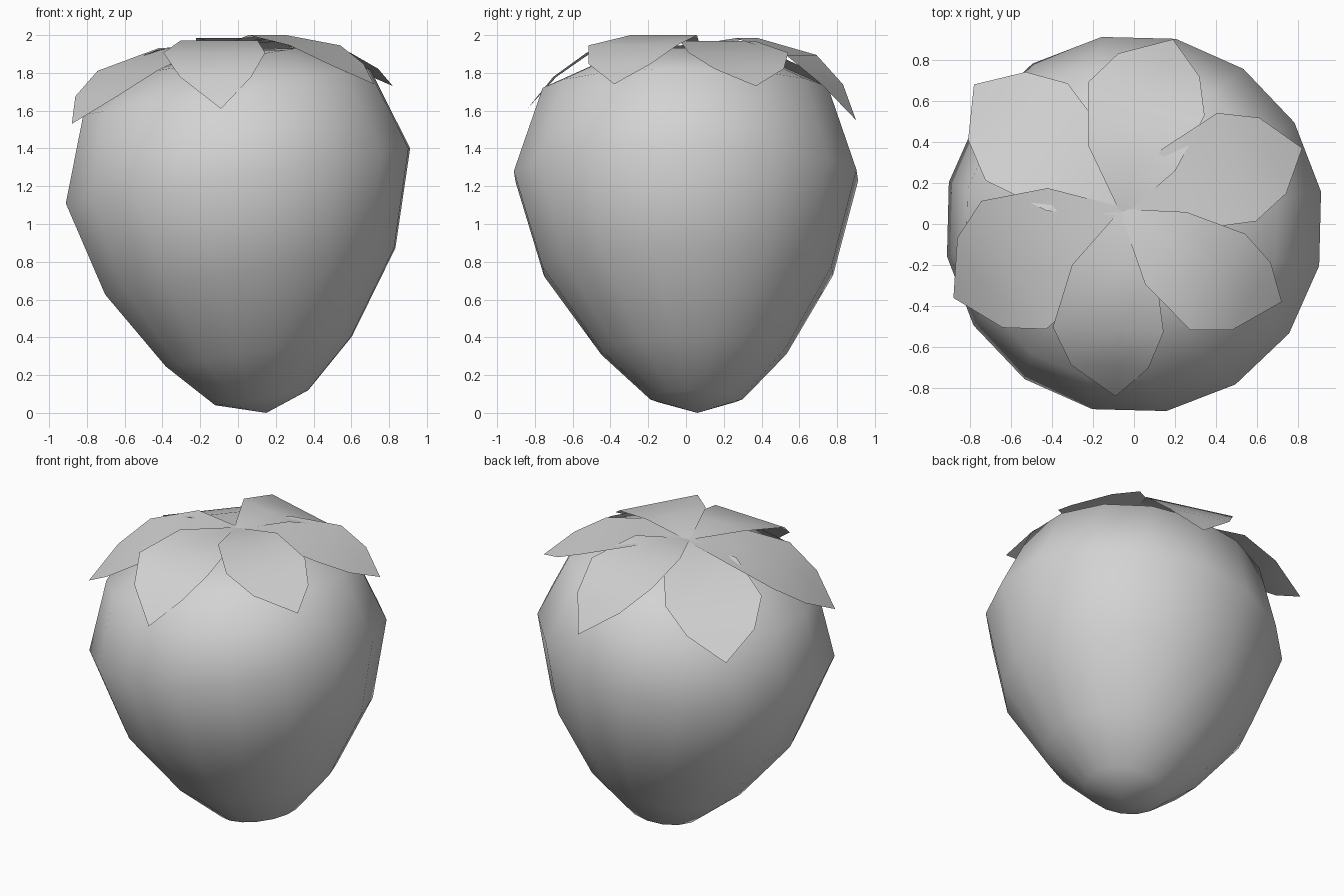
import bpy
import math
from mathutils import Vector

cube = bpy.data.objects.get("Cube")
if cube:
    bpy.data.objects.remove(cube, do_unlink=True)

# One plain grey for everything
grey = bpy.data.materials.new("light_grey")
grey.use_nodes = True
colour = (0.65, 0.65, 0.65, 1)
grey.diffuse_color = colour
grey.node_tree.nodes["Principled BSDF"].inputs["Base Color"].default_value = colour


def make_object(name, verts, faces):
    mesh = bpy.data.meshes.new(name)
    mesh.from_pydata(verts, [], faces)
    mesh.materials.append(grey)
    mesh.shade_smooth()
    obj = bpy.data.objects.new(name, mesh)
    bpy.context.collection.objects.link(obj)
    return obj


# Fruit body: leaning rings between two poles
SIDES = 16
PHASE = math.radians(9.8)
TILT = 0.16
# centre x, centre y, centre z, radius
rings = [
    (0.125, 0.055, 0.08, 0.25),
    (0.11, 0.04, 0.325, 0.5),
    (0.065, 0.01, 0.75, 0.78),
    (0, 0, 1.255, 0.925),
    (-0.06, 0, 1.7, 0.77),
    (-0.1, 0, 1.865, 0.42),
]
verts = [(0.15, 0.06, 0)]
for cx, cy, cz, radius in rings:
    for i in range(SIDES):
        a = PHASE + math.tau * i / SIDES
        dx, dy = radius * math.cos(a), radius * math.sin(a)
        verts.append((cx + dx, cy + dy, cz + TILT * dx))
verts.append((-0.1, 0, 1.92))

top = len(verts) - 1
last = top - SIDES
faces = []
for i in range(SIDES):
    j = (i + 1) % SIDES
    faces.append((0, 1 + j, 1 + i))
    faces.append((last + i, last + j, top))
    for r in range(len(rings) - 1):
        a, b = 1 + r * SIDES, 1 + (r + 1) * SIDES
        faces.append((a + i, a + j, b + j, b + i))
make_object("fruit_body", verts, faces)

# Leaves: pointed sheets that arch out from the crown
BASE = Vector((-0.05, 0.06))
CROWN = 1.95
# (distance along the leaf, share of full width)
OUTLINE = [(0, 0.07), (0.3, 0.75), (0.64, 1), (0.84, 0.7)]


def make_leaf(name, tip, tip_z, left, right, lift, bend):
    along = Vector(tip) - BASE
    side = Vector((-along.y, along.x)).normalized()

    def point(t, offset):
        p = BASE + along * t + side * offset
        z = CROWN + lift * math.sin(math.pi * t) - (CROWN - tip_z) * t ** bend
        return (p.x, p.y, z)

    verts = []
    for t, w in OUTLINE:
        verts += [point(t, left * w), point(t, 0), point(t, -right * w)]
    verts.append(point(1, 0))
    faces = []
    for r in range(len(OUTLINE) - 1):
        for c in range(2):
            k = r * 3 + c
            faces.append((k, k + 1, k + 4, k + 3))
    end = len(verts) - 1
    faces += [(end - 3, end - 2, end), (end - 2, end - 1, end)]
    make_object(name, verts, faces)


make_leaf("leaf_back_right", (-0.78, 0.68), 1.53, 0.32, 0.3, 0, 2.3)
make_leaf("leaf_back", (0.19, 0.9), 1.55, 0.34, 0.25, 0.055, 3)
make_leaf("leaf_left", (0.82, 0.37), 1.73, 0.3, 0.26, 0.04, 2.3)
make_leaf("leaf_front_left", (0.72, -0.38), 1.74, 0.2, 0.34, 0.078, 2.3)
make_leaf("leaf_front", (-0.09, -0.84), 1.61, 0.22, 0.32, 0.035, 3.4)
make_leaf("leaf_right", (-0.88, -0.36), 1.53, 0.34, 0.36, 0.005, 2.4)
